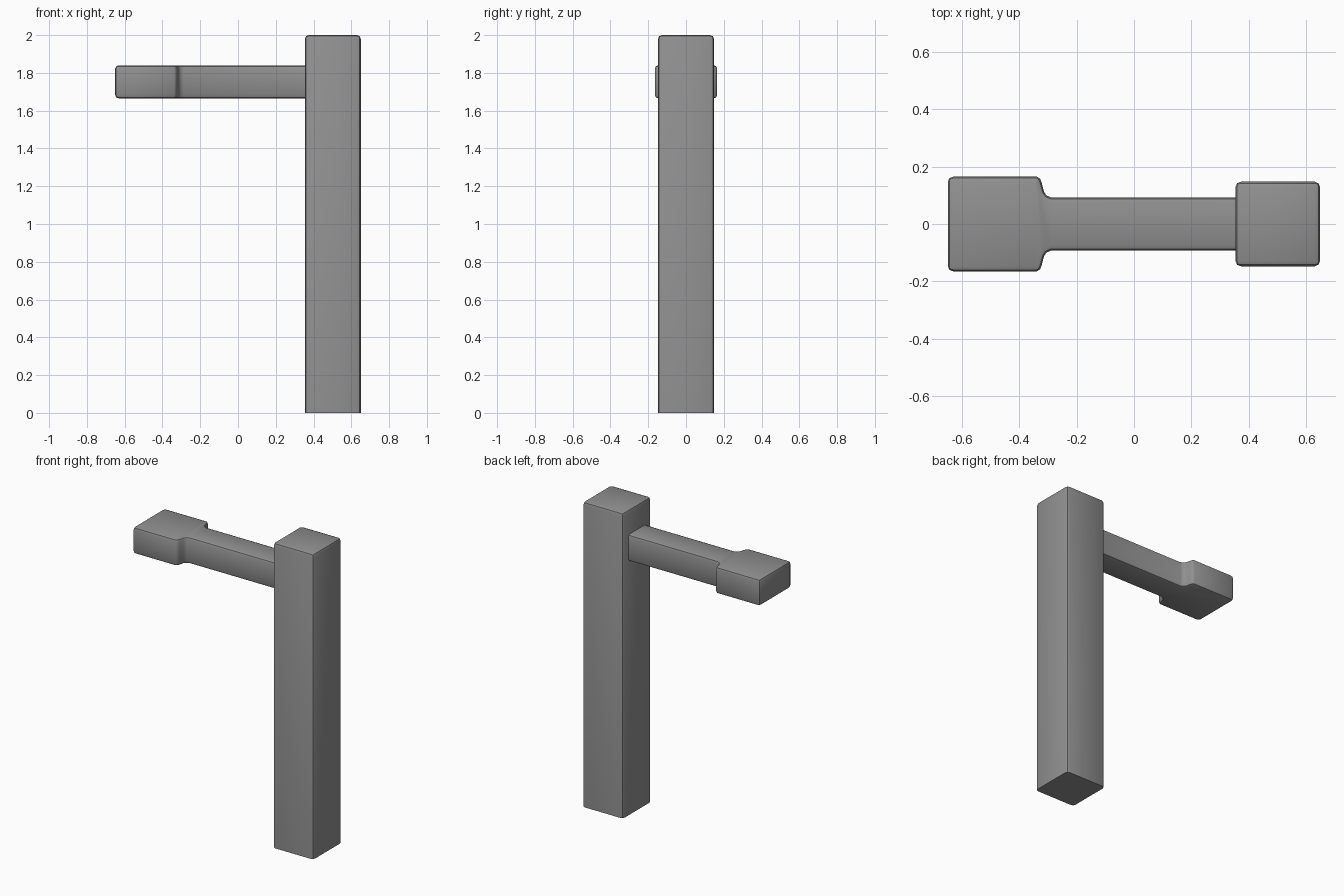
import bpy, bmesh

if "Cube" in bpy.data.objects:
    bpy.data.objects.remove(bpy.data.objects["Cube"])

# Dark grey finish
dark = bpy.data.materials.new("dark_grey")
dark.diffuse_color = (0.28, 0.28, 0.28, 1)
dark.use_nodes = True
dark.node_tree.nodes["Principled BSDF"].inputs["Base Color"].default_value = dark.diffuse_color


def prism(name, outline, z0, z1, width, keep_sharp):
    """Extrude an outline upward and round every edge except those kept sharp."""
    bm = bmesh.new()
    base = bm.faces.new([bm.verts.new((x, y, z0)) for x, y in outline])
    ext = bmesh.ops.extrude_face_region(bm, geom=[base], use_keep_orig=True)
    for v in ext["geom"]:
        if isinstance(v, bmesh.types.BMVert):
            v.co.z = z1
    bmesh.ops.recalc_face_normals(bm, faces=bm.faces[:])
    edges = []
    for e in bm.edges:
        a, b = e.verts[0].co, e.verts[1].co
        if not keep_sharp(a, b) and e.calc_face_angle(0) > 0.95:
            edges.append(e)
    bmesh.ops.bevel(bm, geom=edges, offset=width, offset_type='OFFSET',
                    segments=2, profile=0.5, affect='EDGES', clamp_overlap=True)
    bmesh.ops.recalc_face_normals(bm, faces=bm.faces[:])
    mesh = bpy.data.meshes.new(name)
    bm.to_mesh(mesh)
    bm.free()
    mesh.materials.append(dark)
    obj = bpy.data.objects.new(name, mesh)
    bpy.context.collection.objects.link(obj)
    bpy.ops.object.select_all(action='DESELECT')
    bpy.context.view_layer.objects.active = obj
    obj.select_set(True)
    bpy.ops.object.shade_smooth_by_angle(angle=0.6)
    return obj


# Upright post: rounded sides and top, flat sharp foot
h = 0.148
prism("post", [(0.354, -h), (0.65, -h), (0.65, h), (0.354, h)], 0, 2, 0.02,
      lambda a, b: a.z < 0.001 and b.z < 0.001)

# Side arm with wide end pad and softened shoulders, root sunk into the post
side = [(-0.65, 0.165), (-0.338, 0.165), (-0.328, 0.158), (-0.322, 0.143),
        (-0.314, 0.112), (-0.306, 0.1), (-0.288, 0.092), (0.37, 0.092)]
outline = [(x, -y) for x, y in side] + side[::-1]
prism("arm", outline, 1.665, 1.84, 0.018,
      lambda a, b: a.x > 0.36 and b.x > 0.36)
